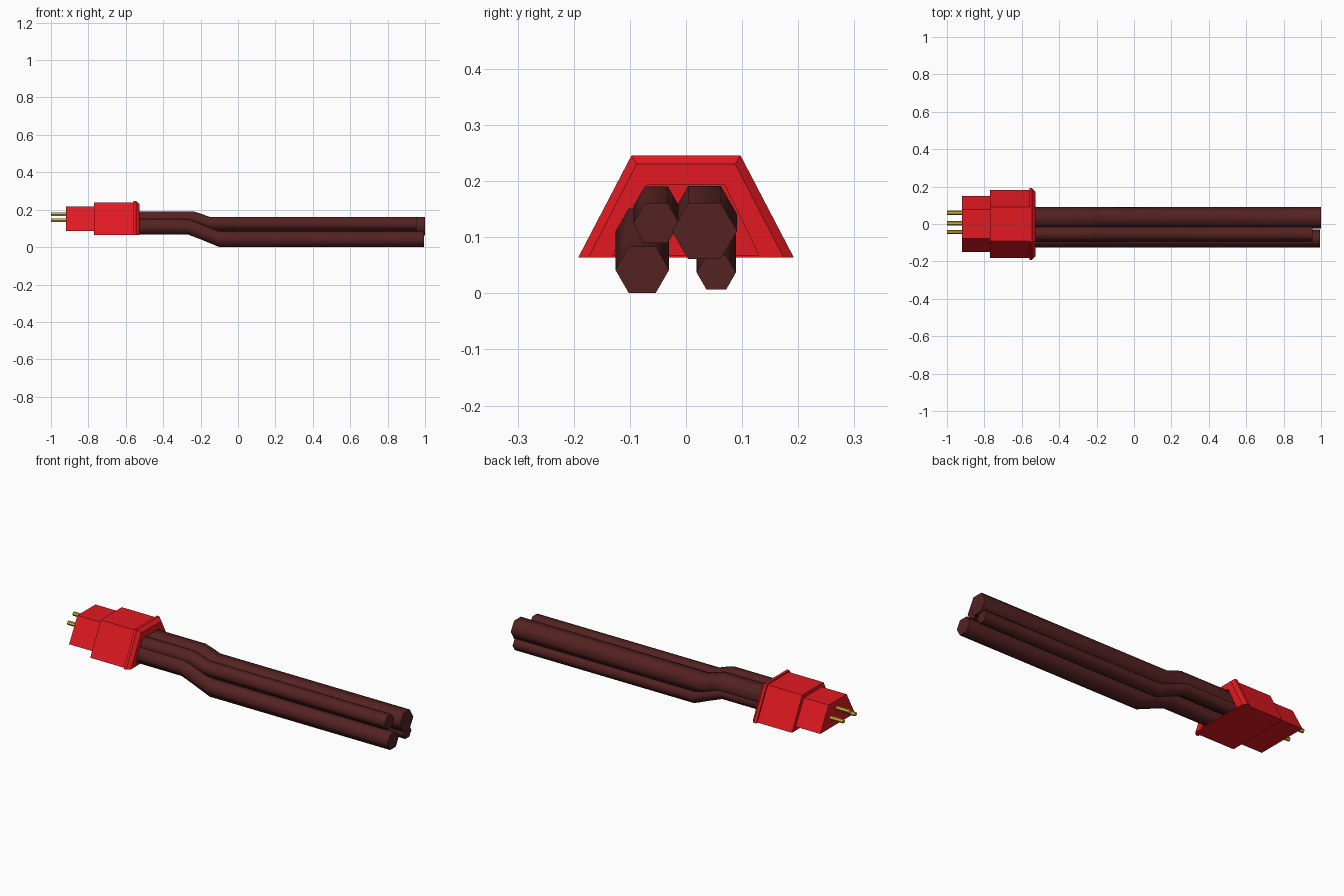
import bpy, bmesh, math
from mathutils import Vector

if "Cube" in bpy.data.objects:
    bpy.data.objects.remove(bpy.data.objects["Cube"])


def material(name, color):
    m = bpy.data.materials.new(name)
    m.diffuse_color = (*color, 1)
    m.use_nodes = True
    m.node_tree.nodes["Principled BSDF"].inputs["Base Color"].default_value = m.diffuse_color
    return m


RED = material("red_plastic", (0.75, 0.01, 0.015))
WIRE = material("dark_rubber", (0.09, 0.016, 0.016))
GOLD = material("gold_metal", (0.65, 0.42, 0.03))


def make_object(name, bm, mat):
    bmesh.ops.recalc_face_normals(bm, faces=bm.faces)
    me = bpy.data.meshes.new(name)
    bm.to_mesh(me)
    bm.free()
    me.materials.append(mat)
    ob = bpy.data.objects.new(name, me)
    bpy.context.collection.objects.link(ob)
    return ob


def loft(name, rings, mat):
    """Skin a list of equal-length vertex rings and cap both ends."""
    bm = bmesh.new()
    loops = [[bm.verts.new(p) for p in ring] for ring in rings]
    n = len(loops[0])
    for a, b in zip(loops, loops[1:]):
        for i in range(n):
            j = (i + 1) % n
            bm.faces.new((a[i], a[j], b[j], b[i]))
    bm.faces.new(loops[0])
    bm.faces.new(loops[-1])
    return make_object(name, bm, mat)


def trapezoid(x, bottom, top, z0, z1):
    return [Vector(p) for p in ((x, -bottom, z0), (x, bottom, z0),
                                (x, top, z1), (x, -top, z1))]


def hexagon(x, y, z, r):
    return [Vector((x, y + r * math.cos(k * math.pi / 3),
                    z + r * math.sin(k * math.pi / 3))) for k in range(6)]


# Connector shell: nose, body, rear flange and a recess around the cables
loft("connector_shell", [
    trapezoid(-0.92, 0.150, 0.078, 0.087, 0.218),
    trapezoid(-0.77, 0.150, 0.078, 0.087, 0.218),
    trapezoid(-0.77, 0.181, 0.092, 0.065, 0.238),
    trapezoid(-0.56, 0.181, 0.092, 0.065, 0.238),
    trapezoid(-0.56, 0.192, 0.097, 0.064, 0.246),
    trapezoid(-0.545, 0.192, 0.097, 0.064, 0.246),
    trapezoid(-0.527, 0.174, 0.088, 0.064, 0.230),
    trapezoid(-0.527, 0.130, 0.069, 0.068, 0.193),
    trapezoid(-0.60, 0.130, 0.069, 0.068, 0.193),
], RED)

# Cables: y, radius, end height, height at the connector, bend stations, end x
cables = {
    "cable_large": (0.033, 0.058, 0.111, 0.141, (-0.24, -0.20, -0.15), 1.0),
    "cable_lower_front": (-0.078, 0.048, 0.042, 0.110, (-0.27, -0.19, -0.10), 0.995),
    "cable_upper_front": (-0.053, 0.041, 0.125, 0.155, (-0.24, -0.20, -0.15), 0.955),
    "cable_lower_back": (0.054, 0.035, 0.037, 0.105, (-0.27, -0.19, -0.10), 0.99),
}
for name, (y, r, z_end, z_in, (b0, b1, b2), x_end) in cables.items():
    path = [(-0.60, z_in), (b0, z_in), (b1, (z_in + z_end) / 2 + 0.003),
            (b2, z_end), (x_end, z_end)]
    ob = loft(name, [hexagon(x, y, z, r) for x, z in path], WIRE)
    bpy.context.view_layer.objects.active = ob
    ob.select_set(True)
    bpy.ops.object.shade_smooth_by_angle(angle=math.radians(65))
    ob.select_set(False)

# Contact pins
for i, (y, z) in enumerate(((0.06, 0.143), (0.004, 0.175), (-0.043, 0.143))):
    loft(f"pin_{i + 1}", [hexagon(x, y, z, 0.011) for x in (-0.90, -1.0)], GOLD)
